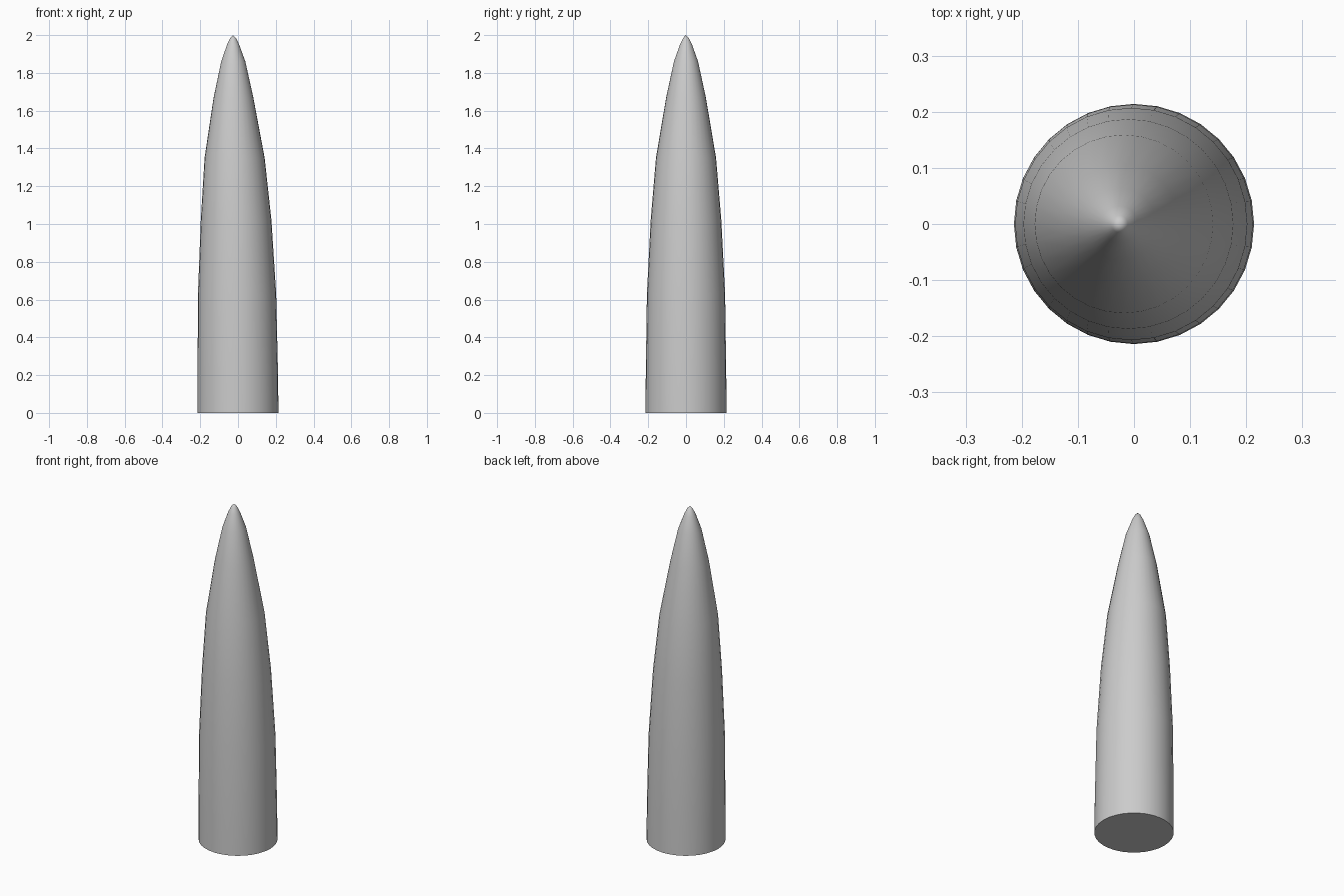
import bpy, bmesh, math

cube = bpy.data.objects.get("Cube")
if cube:
    bpy.data.objects.remove(cube, do_unlink=True)

SIDES = 32
# Rings from the base up: height, radius, sideways lean of the centre
RINGS = [(0.0, 0.214, 0.0), (0.2, 0.213, -0.001), (0.63, 0.207, -0.005),
         (1.02, 0.187, -0.010), (1.35, 0.159, -0.018), (1.67, 0.105, -0.024),
         (1.86, 0.064, -0.025), (1.95, 0.032, -0.026), (1.985, 0.015, -0.026)]
TIP = (-0.026, -0.002, 2.0)

# Light grey surface
grey = bpy.data.materials.new("light grey")
grey.use_nodes = True
colour = (0.6, 0.6, 0.6, 1)
grey.diffuse_color = colour
grey.node_tree.nodes["Principled BSDF"].inputs["Base Color"].default_value = colour

# Tapered body: stacked rings closed by a base fan and a pointed tip
bm = bmesh.new()
rows = []
for z, r, lean in RINGS:
    angles = [math.tau * i / SIDES for i in range(SIDES)]
    rows.append([bm.verts.new((lean + r * math.cos(a), r * math.sin(a), z)) for a in angles])
base = bm.verts.new((0, 0, 0))
tip = bm.verts.new(TIP)
for i in range(SIDES):
    j = (i + 1) % SIDES
    for low, high in zip(rows, rows[1:]):
        bm.faces.new((low[i], low[j], high[j], high[i]))
    bm.faces.new((base, rows[0][j], rows[0][i]))
    bm.faces.new((rows[-1][i], rows[-1][j], tip))

mesh = bpy.data.meshes.new("tapered_body")
bm.to_mesh(mesh)
bm.free()
mesh.materials.append(grey)
body = bpy.data.objects.new("tapered_body", mesh)
bpy.context.collection.objects.link(body)

# Smooth sides with a crisp base rim
bpy.ops.object.select_all(action='DESELECT')
body.select_set(True)
bpy.context.view_layer.objects.active = body
bpy.ops.object.shade_smooth_by_angle(angle=math.radians(50))
